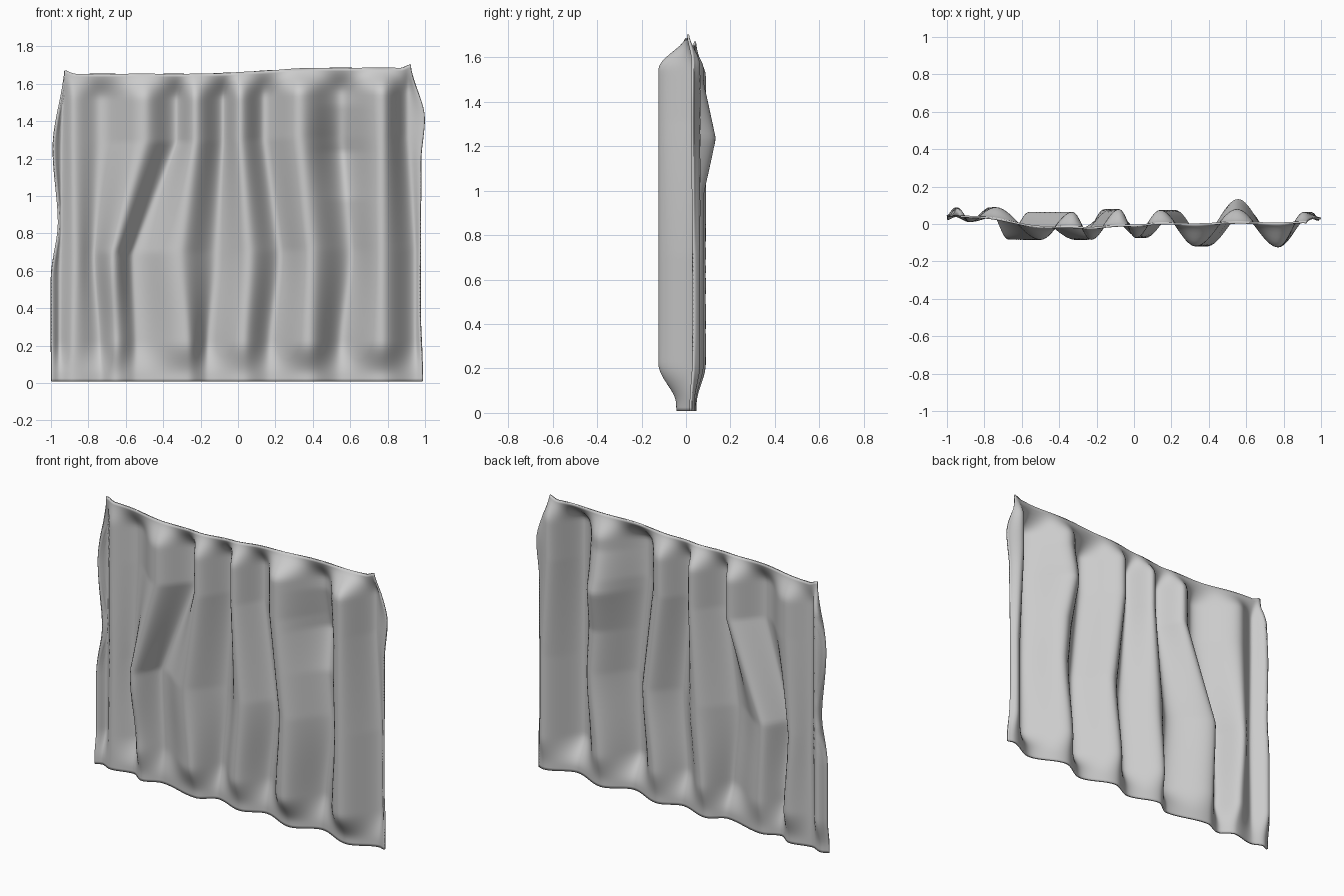
import bpy, bmesh
from math import sin, pi

if "Cube" in bpy.data.objects:
    bpy.data.objects.remove(bpy.data.objects["Cube"])

NX, NZ = 180, 90


def ease(t):
    t = max(0.0, min(1.0, t))
    return t * t * (3 - 2 * t)


def blend(keys, t):
    """Smoothly interpolate (position, value) pairs."""
    if t <= keys[0][0]:
        return keys[0][1]
    for (a, va), (b, vb) in zip(keys, keys[1:]):
        if t <= b:
            return va + (vb - va) * ease((t - a) / max(b - a, 1e-5))
    return keys[-1][1]


# Side outlines
LEFT = [(.55, -1), (.85, -.96), (1.25, -.99), (1.67, -.93)]
RIGHT = [(0, .99), (.4, .975), (1.15, .98), (1.38, 1), (1.67, .925)]

# Fold lines: x low, middle and high, then depth (ridges are negative)
FOLDS = [
    (-.955, -.955, -.945, .085),
    (-.88, -.87, -.88, .015),
    (-.74, -.77, -.74, .085),
    (-.65, -.67, -.50, -.08),
    (-.54, -.56, -.33, .06),
    (-.27, -.31, -.23, -.08),
    (-.16, -.12, -.08, .075),
    (.03, .06, .01, -.07),
    (.17, .22, .14, .07),
    (.38, .39, .33, -.115),
    (.55, .60, .55, .075),
    (.77, .77, .77, -.12),
    (.95, .95, .91, .06),
]


def top_z(x):
    corner = .02 * ease((abs(x) - .87) / .06)
    return 1.655 + .032 * ease((x + .25) / .75) + corner


def top_y(x):
    return .04 * ease((-.5 - x) / .4) - .02 * ease(1 - abs(x + .3) / .5) + .008 * ease(x)


def folds_at(z):
    """Fold positions and depths at one height."""
    out = []
    for low, mid, high, y in FOLDS:
        x = low + (mid - low) * ease((z - .15) / .55)
        x += (high - mid) * max(0, min(1, (z - .7) / .6))
        out.append([x, y])
    out[3][1] += .035 * ease((.65 - z) / .4)              # slanted fold dies out low
    out[10][1] += .055 * max(0, 1 - abs(z - 1.22) / .25)  # bulge at the back
    return out


def depth(x, z, top, keys):
    y = blend(keys, x)
    hang = ease((top + .01 - z) / .15)       # gathers start below the top band
    hem = .4 + .6 * ease((z - .04) / .18)    # folds soften at the hem
    y = .015 + (y - .015) * hem
    return top_y(x) * (1 - hang) + y * hang


# Cloth sheet
bm = bmesh.new()
rows = []
for j in range(NZ + 1):
    t = j / NZ
    level = 1.67 * t
    xl, xr = blend(LEFT, level), blend(RIGHT, level)
    keys = [(xl, .04)] + folds_at(level) + [(xr, .03)]
    row = []
    for i in range(NX + 1):
        x = xl + (xr - xl) * i / NX
        top = top_z(x)
        z = .006 + (top - .006) * t
        row.append(bm.verts.new((x, depth(x, z, top, keys), z)))
    rows.append(row)
for a, b in zip(rows, rows[1:]):
    for i in range(NX):
        bm.faces.new((a[i], a[i + 1], b[i + 1], b[i]))
mesh = bpy.data.meshes.new("curtain")
bm.to_mesh(mesh)
bm.free()
curtain = bpy.data.objects.new("curtain", mesh)
bpy.context.collection.objects.link(curtain)
for p in mesh.polygons:
    p.use_smooth = True

# Soften the folds and give the cloth a little thickness
soft = curtain.modifiers.new("soft", 'SMOOTH')
soft.factor, soft.iterations = .4, 2
thick = curtain.modifiers.new("thickness", 'SOLIDIFY')
thick.thickness, thick.offset = .01, 0
